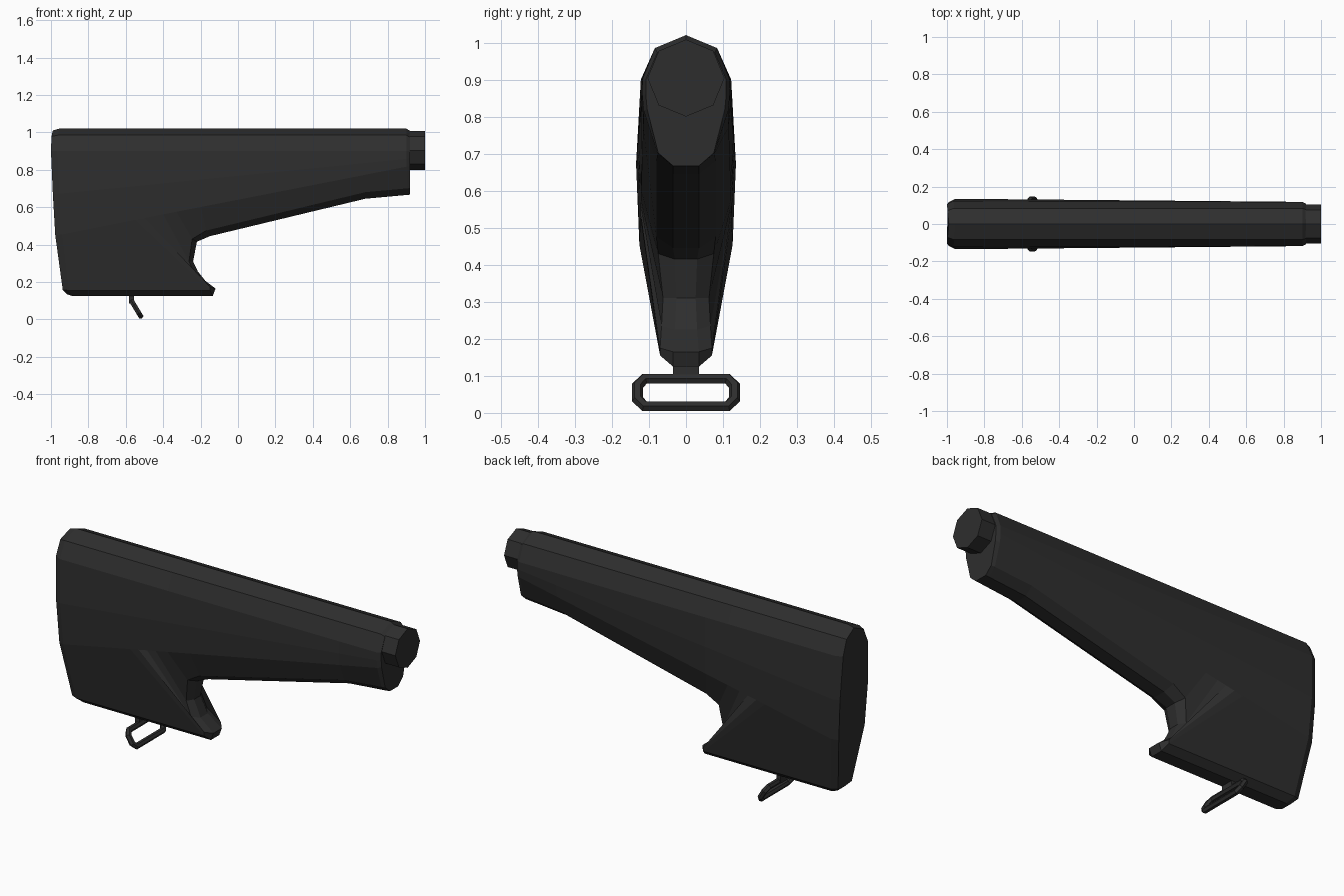
import bpy, bmesh, math
from mathutils import Matrix

if "Cube" in bpy.data.objects:
    bpy.data.objects.remove(bpy.data.objects["Cube"])

mat = bpy.data.materials.new("charcoal polymer")
mat.diffuse_color = (0.027, 0.027, 0.027, 1)
mat.use_nodes = True
mat.node_tree.nodes["Principled BSDF"].inputs["Base Color"].default_value = mat.diffuse_color


def finish(bm, name):
    bmesh.ops.recalc_face_normals(bm, faces=bm.faces)
    me = bpy.data.meshes.new(name)
    bm.to_mesh(me)
    bm.free()
    me.materials.append(mat)
    ob = bpy.data.objects.new(name, me)
    bpy.context.collection.objects.link(ob)
    return ob


def loft(bm, rings, closed=False):
    vs = [[bm.verts.new(p) for p in r] for r in rings]
    pairs = list(zip(vs, vs[1:])) + ([(vs[-1], vs[0])] if closed else [])
    for a, b in pairs:
        n = len(a)
        for i in range(n):
            j = (i + 1) % n
            bm.faces.new((a[i], a[j], b[j], b[i]))
    if not closed:
        bm.faces.new(vs[0])
        bm.faces.new(vs[-1])


def mirrored(half):
    # half runs from the top centre point down one side
    return half + [(x, -y, z) for x, y, z in reversed(half[1:])]


def upper(x):
    # top ridge, shoulder and three side lines that converge to the front
    t = (x + 0.97) / 1.89
    mix = lambda a, b: a + (b - a) * t
    return [(x, 0, 1.02), (x, 0.084, 0.985), (x, mix(0.122, 0.118), 0.9),
            (x, mix(0.135, 0.118), mix(0.67, 0.86)),
            (x, mix(0.126, 0.114), mix(0.45, 0.82))]


# Stock body: butt rings, then stations that follow the lower outline
butt = [(-0.99, 0, 1.01), (-0.997, 0.072, 0.978), (-1.0, 0.105, 0.9),
        (-0.99, 0.117, 0.67), (-0.977, 0.109, 0.45),
        (-0.937, 0.058, 0.158), (-0.915, 0.03, 0.135)]
shoulder = [(x + 0.035, y, z) for (x, _, _), (_, y, z) in zip(butt, upper(-0.95))]
shoulder += [(-0.905, 0.07, 0.155), (-0.885, 0.035, 0.125)]

# upper x, chamfer edge (x, y, z), bottom edge (x, y, z)
stations = [
    (-0.55, (-0.15, 0.070, 0.155), (-0.135, 0.035, 0.125)),
    (-0.50, (-0.15, 0.070, 0.175), (-0.12, 0.035, 0.165)),
    (-0.45, (-0.23, 0.066, 0.235), (-0.20, 0.030, 0.225)),
    (-0.40, (-0.262, 0.062, 0.31), (-0.24, 0.026, 0.31)),
    (-0.33, (-0.245, 0.075, 0.43), (-0.22, 0.030, 0.415)),
    (-0.20, (-0.17, 0.080, 0.475), (-0.15, 0.035, 0.445)),
    (0.68, (0.68, 0.080, 0.68), (0.68, 0.035, 0.645)),
    (0.90, (0.90, 0.077, 0.70), (0.90, 0.035, 0.665)),
]
rings = [butt, shoulder] + [upper(x) + [d, e] for x, d, e in stations]
rings.append([(0.92, y * 0.92, z - (0.012 if z > 0.95 else 0)) for _, y, z in upper(0.92)]
             + [(0.92, 0.075, 0.702), (0.92, 0.035, 0.667)])
bm = bmesh.new()
loft(bm, [mirrored(r) for r in rings])
finish(bm, "stock_body")

# Octagonal tube at the front
bm = bmesh.new()
bmesh.ops.create_cone(bm, cap_ends=True, segments=8, radius1=0.104, radius2=0.104, depth=0.12,
                      matrix=Matrix.Translation((0.94, 0, 0.904)) @ Matrix.Rotation(math.pi / 2, 4, 'Y'))
finish(bm, "buffer_tube")

# Sling loop: eight-cornered tilted ring with a hexagonal section
quarter = [(0.112, 0.037), (0.131, 0.018)]
path = [quarter[0], quarter[1]]
path += [(y, -z) for y, z in reversed(path)]
path += [(-y, -z) for y, z in path]
tilt = Matrix.Translation((-0.543, 0, 0.055)) @ Matrix.Rotation(math.radians(-31), 4, 'Y')
loop_rings = []
for y, z in path:
    sy, sz = math.copysign(1, y), math.copysign(1, z)
    ring = []
    for k in range(6):
        a = k * math.pi / 3
        o, h = 0.015 * math.cos(a), 0.015 * math.sin(a)
        # offset outward along the corner's mitre
        wide = abs(y) > 0.12
        ring.append((h, y + sy * o * (1 if wide else 0.41), (z * 1.17) + sz * o * (0.41 if wide else 1)))
    loop_rings.append(ring)
bm = bmesh.new()
loft(bm, loop_rings, closed=True)
bm.transform(tilt)
finish(bm, "sling_loop")

# Stem that holds the loop
bm = bmesh.new()
bmesh.ops.create_cube(bm, size=1, matrix=Matrix.Translation((-0.57, 0, 0.12))
                      @ Matrix.Diagonal((0.026, 0.07, 0.07, 1)))
finish(bm, "sling_stem")
